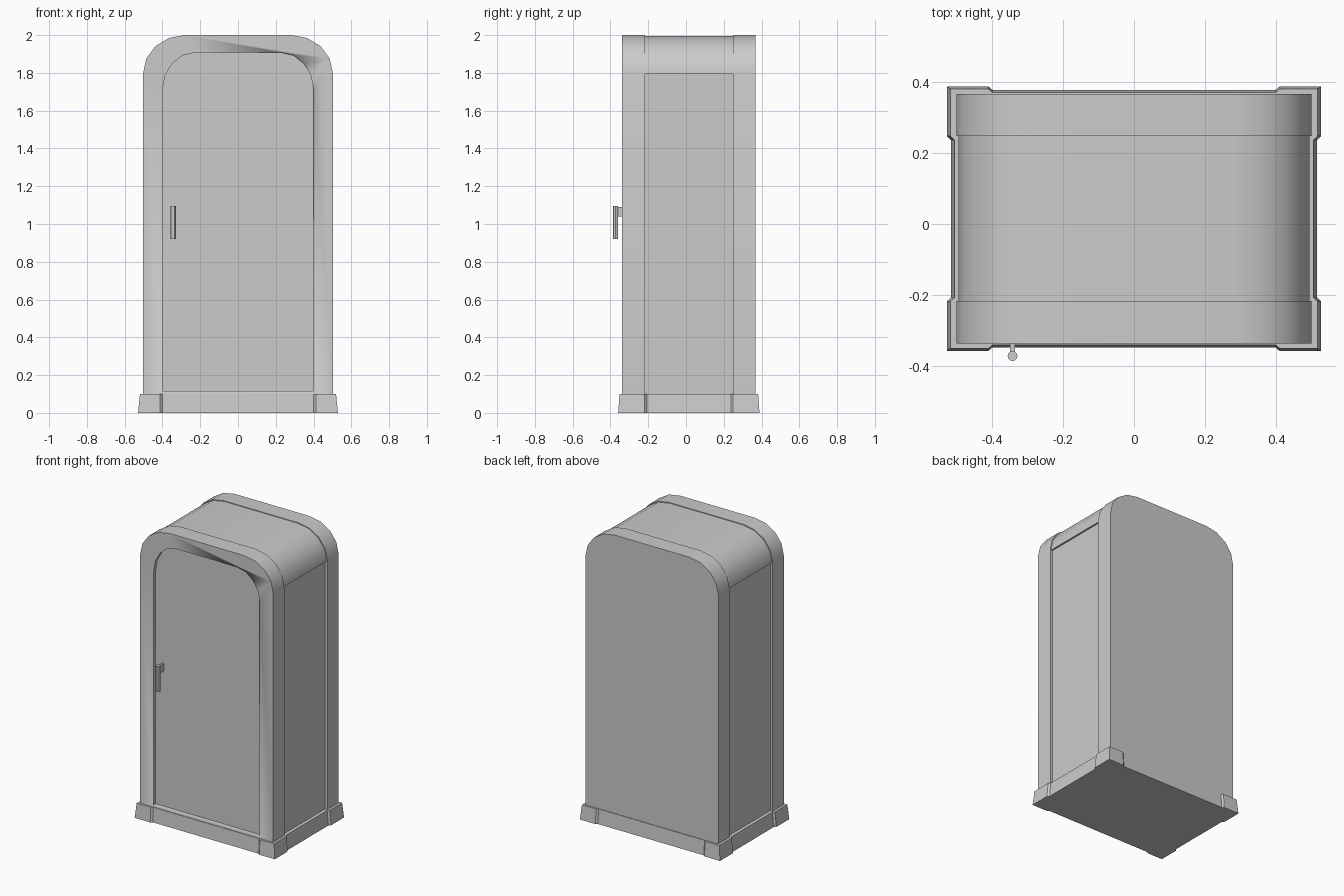
import bpy, bmesh
from math import sin, cos, pi

if "Cube" in bpy.data.objects:
    bpy.data.objects.remove(bpy.data.objects["Cube"])

YC = 0.015  # depth centre of the cabinet body


def loft(name, a, b, smooth=True):
    """Closed solid between two matching loops of 3D points."""
    bm = bmesh.new()
    va, vb = [bm.verts.new(p) for p in a], [bm.verts.new(p) for p in b]
    n = len(va)
    bm.faces.new(va)
    bm.faces.new(vb)
    for i in range(n):
        j = (i + 1) % n
        bm.faces.new((va[i], va[j], vb[j], vb[i]))
    bmesh.ops.recalc_face_normals(bm, faces=bm.faces[:])
    me = bpy.data.meshes.new(name)
    bm.to_mesh(me)
    bm.free()
    ob = bpy.data.objects.new(name, me)
    bpy.context.collection.objects.link(ob)
    if smooth:
        bpy.context.view_layer.objects.active = ob
        bpy.ops.object.select_all(action='DESELECT')
        ob.select_set(True)
        bpy.ops.object.shade_smooth_by_angle(angle=pi / 6)
    return ob


def arch(hw, z0, z1, rx, rz, seg=4):
    """Front outline (x, z): flat bottom, rounded top corners."""
    half = [(hw, z0)] + [(hw - rx + rx * cos(i * pi / 2 / seg),
                          z1 - rz + rz * sin(i * pi / 2 / seg)) for i in range(seg + 1)]
    return half + [(-x, z) for x, z in reversed(half)]


def extrude_y(name, prof, y0, y1):
    return loft(name, [(x, y0, z) for x, z in prof], [(x, y1, z) for x, z in prof])


# Front and back arched frames
outer = arch(0.502, 0.09, 2.0, 0.22, 0.2)
front = extrude_y("front_frame", outer, YC - 0.353, YC - 0.233)
extrude_y("back_frame", outer, YC + 0.233, YC + 0.353)

# Door recess cut into the front frame
cutter = extrude_y("door_cutter", arch(0.40, 0.115, 1.907, 0.17, 0.2), -0.45, YC - 0.333)
cutter.hide_render = True
cutter.hide_viewport = True
cutter.display_type = 'WIRE'
mod = front.modifiers.new("door_recess", 'BOOLEAN')
mod.operation = 'DIFFERENCE'
mod.solver = 'EXACT'
mod.object = cutter

# Inset side panels and the roof cap that overhangs them
extrude_y("side_panels", [(-0.484, 0.09), (0.484, 0.09), (0.484, 1.82), (-0.484, 1.82)],
          YC - 0.235, YC + 0.235)
extrude_y("roof_cap", arch(0.496, 1.795, 1.995, 0.22, 0.195), YC - 0.234, YC + 0.234)


# Tapered plinth with raised corner blocks
def plinth_loop(hx, hy, z):
    q = [(hx - 0.012, 0.222), (hx, 0.234), (hx, hy), (0.412, hy), (0.40, hy - 0.01)]
    half = q + [(-x, y) for x, y in reversed(q)]
    full = half + [(-x, -y) for x, y in half]
    return [(x, y + YC, z) for x, y in full]


loft("plinth", plinth_loop(0.529, 0.374, 0), plinth_loop(0.519, 0.367, 0.1), False)


# Door handle: upright bar and its mounting stub
def circle(x, y, z, r, n=12):
    return [(x + r * cos(2 * pi * i / n), y + r * sin(2 * pi * i / n), z) for i in range(n)]


loft("handle_bar", circle(-0.343, -0.373, 0.92, 0.014), circle(-0.343, -0.373, 1.095, 0.014))
extrude_y("handle_stub", [(-0.35, 1.04), (-0.336, 1.04), (-0.336, 1.09), (-0.35, 1.09)],
          -0.373, YC - 0.33)
